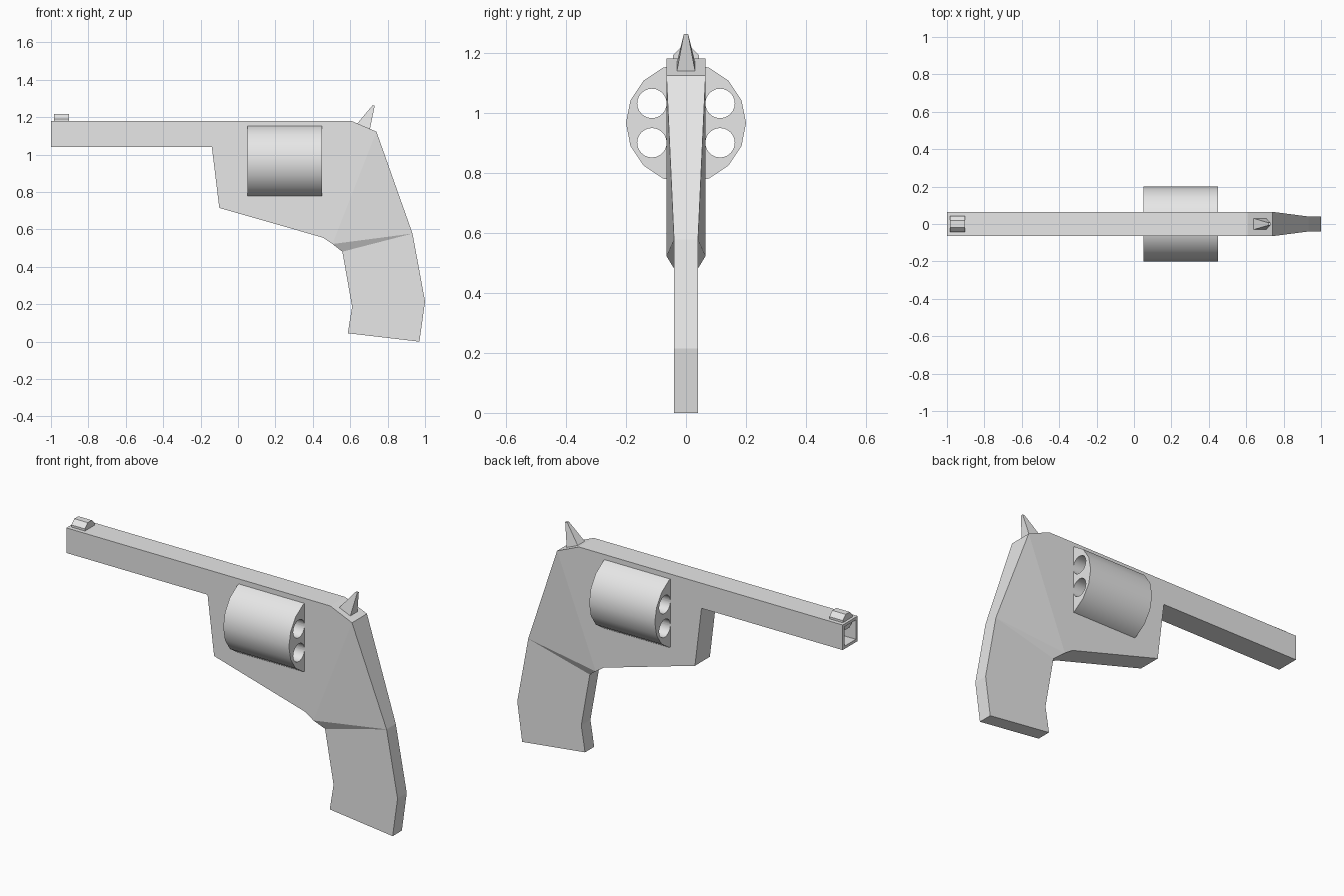
import bpy, bmesh, math
from mathutils import Vector

if "Cube" in bpy.data.objects:
    bpy.data.objects.remove(bpy.data.objects["Cube"], do_unlink=True)

GREY = (0.8, 0.8, 0.8, 1)
grey = bpy.data.materials.new("light_grey")
grey.use_nodes = True
grey.diffuse_color = GREY
grey.node_tree.nodes["Principled BSDF"].inputs["Base Color"].default_value = GREY


def finish(name, bm):
    """Turn a bmesh into a grey object."""
    bmesh.ops.recalc_face_normals(bm, faces=bm.faces)
    mesh = bpy.data.meshes.new(name)
    bm.to_mesh(mesh)
    bm.free()
    mesh.materials.append(grey)
    obj = bpy.data.objects.new(name, mesh)
    bpy.context.collection.objects.link(obj)
    return obj


def rod(name, sides, radius, x0, x1, y, z, turn=0):
    """Cylinder lying along x."""
    bpy.ops.mesh.primitive_cylinder_add(
        vertices=sides, radius=radius, depth=x1 - x0,
        location=((x0 + x1) / 2, y, z), rotation=(0, math.pi / 2, 0))
    obj = bpy.context.object
    obj.name = name
    for v in obj.data.vertices:
        c, s = math.cos(turn), math.sin(turn)
        v.co.x, v.co.y = c * v.co.x - s * v.co.y, s * v.co.x + c * v.co.y
    obj.data.materials.append(grey)
    return obj


# Body: barrel, frame and slimmer grip, mirrored about y = 0
W, G = 0.065, 0.04
outline = [(-1, 1.18, W), (-1, 1.042, W), (-0.14, 1.042, W), (-0.1, 0.715, W),
           (0.455, 0.556, W), (0.505, 0.522, W), (0.558, 0.481, G),
           (0.61, 0.187, G), (0.587, 0.045, G), (0.97, 0, G), (1, 0.215, G),
           (0.933, 0.578, G), (0.74, 1.123, W), (0.607, 1.18, W)]
panels = [(0, 1, 2, 3, 4, 5, 12, 13), (5, 11, 12), (5, 6, 11), range(6, 12)]
bm = bmesh.new()
near = [bm.verts.new((x, -w, z)) for x, z, w in outline]
far = [bm.verts.new((x, w, z)) for x, z, w in outline]
for side in (near, far):
    for panel in panels:
        bm.faces.new([side[i] for i in panel])
rim = []
for i in range(len(outline)):
    j = (i + 1) % len(outline)
    rim.append(bm.faces.new((near[i], near[j], far[j], far[i])))
bmesh.ops.recalc_face_normals(bm, faces=bm.faces)
# Square bore in the muzzle
bmesh.ops.inset_individual(bm, faces=[rim[0]], thickness=0.022)
bmesh.ops.inset_individual(bm, faces=[rim[0]], thickness=0, depth=-0.82)
finish("body", bm)

# Drum with six through bores
AXIS = 0.965
drum = rod("drum", 16, 0.2, 0.05, 0.45, 0, AXIS)
for k in range(6):
    a = math.radians(30 + 60 * k)
    cutter = rod("bore_cutter", 24, 0.049, 0, 0.5,
                 0.131 * math.cos(a), AXIS + 0.131 * math.sin(a))
    cutter.hide_render = True
    cut = drum.modifiers.new("bore", "BOOLEAN")
    cut.operation = "DIFFERENCE"
    cut.solver = "EXACT"
    cut.object = cutter
    bpy.context.view_layer.objects.active = drum
    bpy.ops.object.modifier_apply(modifier=cut.name)
    bpy.data.objects.remove(cutter, do_unlink=True)
bpy.ops.object.select_all(action="DESELECT")
drum.select_set(True)
bpy.context.view_layer.objects.active = drum
bpy.ops.object.shade_smooth_by_angle(angle=math.radians(30))

# Front sight: octagonal peg half sunk in the barrel
rod("front_sight", 8, 0.046, -0.985, -0.903, 0, 1.174, math.pi / 8)

# Hammer: tapered spur leaning backwards
bm = bmesh.new()
base = [(0.637, 1.165, 0.031), (0.705, 1.135, 0.031)]
tip = [(0.718, 1.262, 0.007), (0.731, 1.262, 0.007)]
loops = []
for (x0, z0, w0), (x1, z1, w1) in (base, tip):
    loops.append([bm.verts.new(Vector(p)) for p in
                  ((x0, -w0, z0), (x1, -w1, z1), (x1, w1, z1), (x0, w0, z0))])
    bm.faces.new(loops[-1])
for i in range(4):
    j = (i + 1) % 4
    bm.faces.new((loops[0][i], loops[0][j], loops[1][j], loops[1][i]))
finish("hammer", bm)
